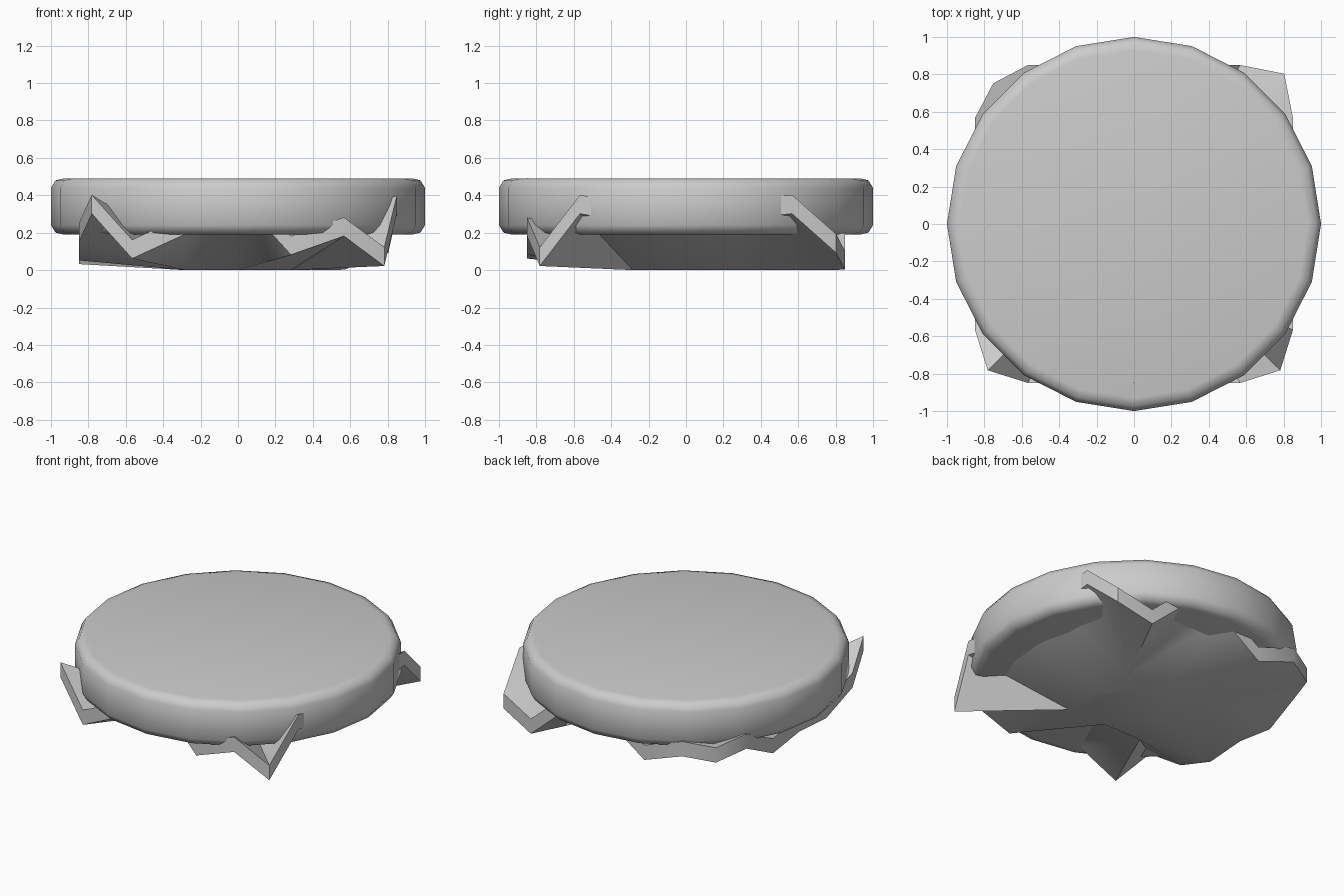
import bpy, bmesh
from math import pi, sin, cos, radians

cube = bpy.data.objects.get("Cube")
if cube:
    bpy.data.objects.remove(cube, do_unlink=True)

# One plain grey for everything
grey = bpy.data.materials.new("plain_grey")
grey.use_nodes = True
grey.diffuse_color = (0.6, 0.6, 0.6, 1)
grey.node_tree.nodes["Principled BSDF"].inputs["Base Color"].default_value = grey.diffuse_color


def finish(name, bm, angle):
    """Turn a bmesh into a named, shaded object."""
    bmesh.ops.recalc_face_normals(bm, faces=bm.faces)
    mesh = bpy.data.meshes.new(name)
    bm.to_mesh(mesh)
    bm.free()
    mesh.materials.append(grey)
    obj = bpy.data.objects.new(name, mesh)
    bpy.context.collection.objects.link(obj)
    bpy.ops.object.select_all(action='DESELECT')
    obj.select_set(True)
    bpy.context.view_layer.objects.active = obj
    bpy.ops.object.shade_smooth_by_angle(angle=radians(angle))


# Disc: twenty-sided, with rounded rims
SIDES = 20
profile = [(0.93, 0.19), (0.975, 0.2), (1, 0.24), (1, 0.44), (0.975, 0.48), (0.93, 0.49)]
bm = bmesh.new()
rings = [[bm.verts.new((r * cos(2 * pi * i / SIDES), r * sin(2 * pi * i / SIDES), z))
          for i in range(SIDES)] for r, z in profile]
for low, high in zip(rings, rings[1:]):
    for i in range(SIDES):
        j = (i + 1) % SIDES
        bm.faces.new((low[i], low[j], high[j], high[i]))
bm.faces.new(rings[0])
bm.faces.new(rings[-1])
finish("disc", bm, 50)

# Crumpled sheet: underside heights of the rim in hundredths, one side after
# another, counter-clockwise from the front right-hand (-x) corner
sides = [
    ((1, 0), (31, 7, 20, 40, 9, 19)),
    ((0, 1), (3, 31, 26, 25, 28, 31)),
    ((-1, 0), (10, 1, 26, 26, 6, 16)),
    ((0, -1), (13, 18, 4, 8, 6, 16)),
]
EDGE, THICK, DROP = 0.85, 0.1, 0.008
corner_pull = {(-3, 3): 0.885, (3, 3): 0.945}
bm = bmesh.new()
rim, floor, floor_verts = [], [], {}
gx = gy = -3
for (dx, dy), side in sides:
    for h in side:
        pull = corner_pull.get((gx, gy), 0.92) if abs(gx * gy) == 9 else 1
        step = EDGE / 3
        rim.append(bm.verts.new((gx * step * pull, gy * step * pull, h / 100 - DROP)))
        # Each rim point joins the nearest point of the small flat floor
        key = (max(-1, min(1, gx)), max(-1, min(1, gy)))
        if key not in floor_verts:
            floor_verts[key] = bm.verts.new((key[0] * step, key[1] * step, 0))
        floor.append(floor_verts[key])
        gx, gy = gx + dx, gy + dy

# Fans at the floor's corners, split strips along its sides
for i in range(len(rim)):
    j = (i + 1) % len(rim)
    bm.faces.new((rim[i], rim[j], floor[i]))
    if floor[i] is not floor[j]:
        bm.faces.new((rim[j], floor[j], floor[i]))
bm.faces.new(list(floor_verts.values()))

# Give the sheet its thickness by raising a copy
lifted = bmesh.ops.extrude_face_region(bm, geom=bm.faces[:], use_keep_orig=True)["geom"]
bmesh.ops.translate(bm, vec=(0, 0, THICK),
                    verts=[v for v in lifted if isinstance(v, bmesh.types.BMVert)])
finish("crumpled_sheet", bm, 45)
